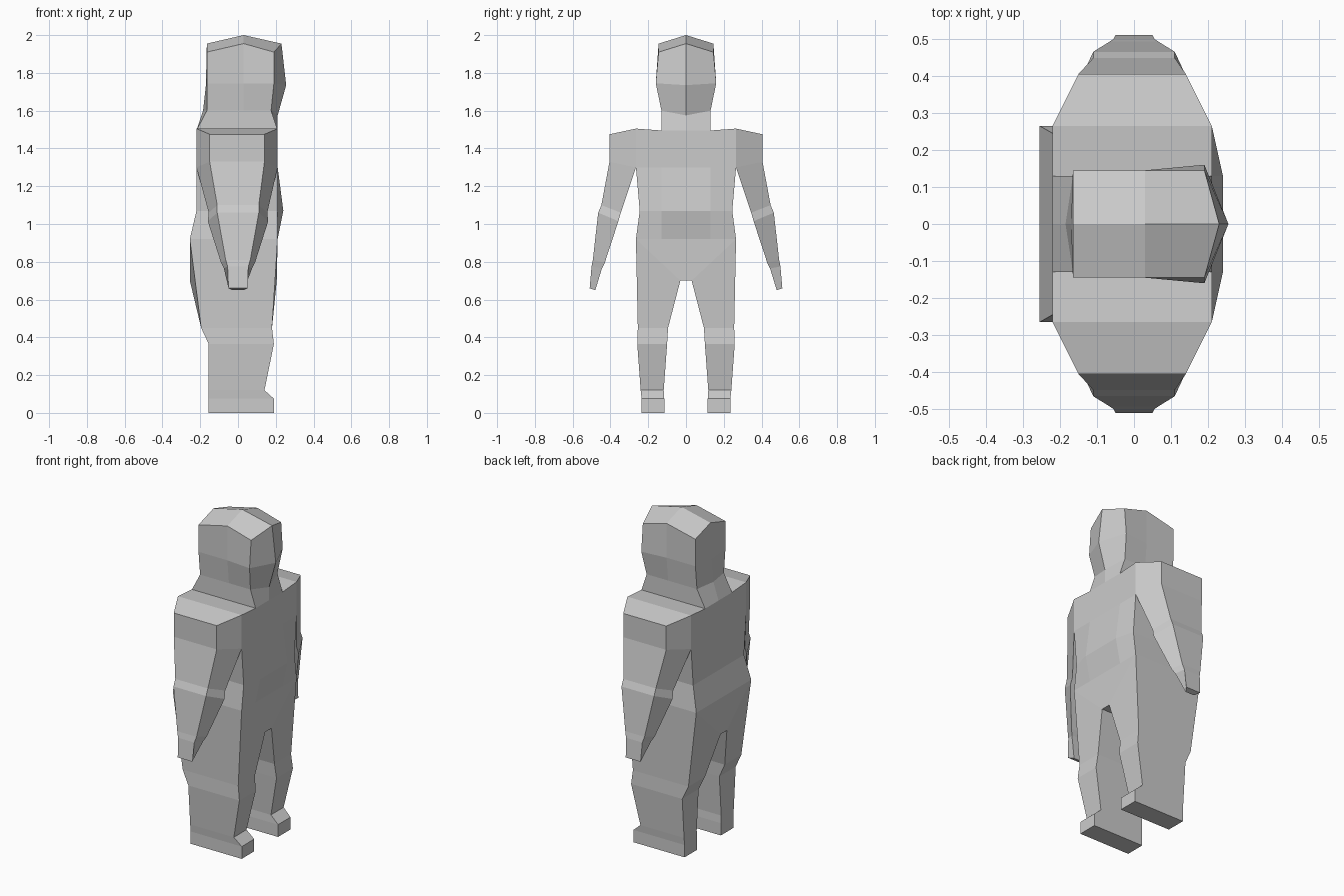
import bpy

if "Cube" in bpy.data.objects:
    bpy.data.objects.remove(bpy.data.objects["Cube"])

grey = bpy.data.materials.new("plain grey")
grey.diffuse_color = (0.6, 0.6, 0.6, 1)
grey.use_nodes = True
grey.node_tree.nodes["Principled BSDF"].inputs["Base Color"].default_value = grey.diffuse_color


def build(name, lofts, faces=()):
    """Skin stacks of rings (listed bottom to top), then mirror across y = 0."""
    verts, polys, index = [], [], {}

    def add(points):
        ids = []
        for p in points:
            key = tuple(round(c, 4) for c in p)
            if key not in index:
                index[key] = len(verts)
                verts.append(key)
            if index[key] not in ids:
                ids.append(index[key])
        if len(ids) > 2:
            polys.append(ids)

    for rings, closed in lofts:
        for a, b in zip(rings, rings[1:]):
            n = len(a)
            for i in range(n if closed else n - 1):
                j = (i + 1) % n
                add((a[i], a[j], b[j], b[i]))
    for f in faces:
        add(f)
    mesh = bpy.data.meshes.new(name)
    mesh.from_pydata(verts, [], polys)
    mesh.materials.append(grey)
    ob = bpy.data.objects.new(name, mesh)
    bpy.context.collection.objects.link(ob)
    m = ob.modifiers.new("mirror", 'MIRROR')
    m.use_axis = (False, True, False)
    m.merge_threshold = 0.0005
    return ob


# torso: half rings run from front centre round the side to back centre
def torso_ring(z, y, front, belly, back, z_mid=None):
    zm = z if z_mid is None else z_mid
    return [(belly, 0, zm), (belly, .13, zm), (front, y, z),
            (back, y, z), (back, .13, zm), (back, 0, zm)]


hip = torso_ring(.92, .265, .21, .21, -.255)
crotch = [(.205, 0, .7), (.205, .03, .7), hip[2], hip[3],
          (-.255, .03, .7), (-.255, 0, .7)]
waist = torso_ring(1.07, .245, .21, .24, -.22)
chest = torso_ring(1.3, .265, .21, .21, -.22)
top = torso_ring(1.505, .265, .21, .21, -.22, 1.495)
sides = [(r[:3], r[3:]) for r in (chest, top)]
build("torso",
      [([crotch, hip, waist, chest], False),
       ([s[0] for s in sides], False),      # upper chest
       ([s[1] for s in sides], False)],     # upper back
      [top[1:5],                            # shoulder tops
       [crotch[i] for i in (0, 5, 4, 1)]])  # underside of the crotch


# legs with block feet
def leg_ring(z, inner, outer, front, back):
    return [(front, inner, z), (front, outer, z), (back, outer, z), (back, inner, z)]


legs = [leg_ring(0, .115, .235, .19, -.155),
        leg_ring(.075, .115, .235, .19, -.155),
        leg_ring(.12, .118, .24, .14, -.155),
        leg_ring(.365, .10, .258, .19, -.155),
        leg_ring(.45, .095, .255, .18, -.195),
        [crotch[1], hip[2], hip[3], crotch[4]]]
build("legs", [(legs, True)], [legs[0][::-1]])


# arms: inner edge and outer edge each have y, z and half depth
def arm_ring(yi, zi, xi, yo, zo, xo):
    return [(xi, yi, zi), (xo, yo, zo), (-xo, yo, zo), (-xi, yi, zi)]


def shoulder_ring(zi, zo):
    return [(.21, .265, zi), (.14, .405, zo), (-.15, .405, zo), (-.22, .265, zi)]


arms = [arm_ring(.48, .65, .03, .51, .66, .05),
        arm_ring(.445, .765, .075, .50, .775, .055),
        arm_ring(.43, .795, .09, .493, .81, .065),
        arm_ring(.358, 1.015, .16, .465, 1.06, .11),
        arm_ring(.345, 1.06, .155, .448, 1.10, .11),
        shoulder_ring(1.3, 1.33)]
shoulder = [arms[-1], shoulder_ring(1.505, 1.475)]
build("arms", [(arms, True), (shoulder, False)], [arms[0][::-1], shoulder[1]])

# neck and head: front centre, front side, middle side, back side, back centre
head = [
    [(.21, 0, 1.495), (.21, .13, 1.495), (0, .13, 1.495), (-.22, .13, 1.495), (-.22, 0, 1.495)],
    [(.21, 0, 1.575), (.175, .13, 1.6), (.03, .13, 1.6), (-.165, .13, 1.6), (-.185, 0, 1.6)],
    [(.255, 0, 1.735), (.19, .16, 1.745), (.03, .145, 1.745), (-.165, .145, 1.745), (-.17, 0, 1.735)],
    [(.23, 0, 1.955), (.19, .145, 1.91), (.03, .145, 1.955), (-.165, .145, 1.91), (-.165, 0, 1.955)],
]
fc, bc = head[3][0], head[3][4]
head.append([fc, fc, (.03, 0, 2.0), bc, bc])  # crown ridge
build("head", [(head, False)])
